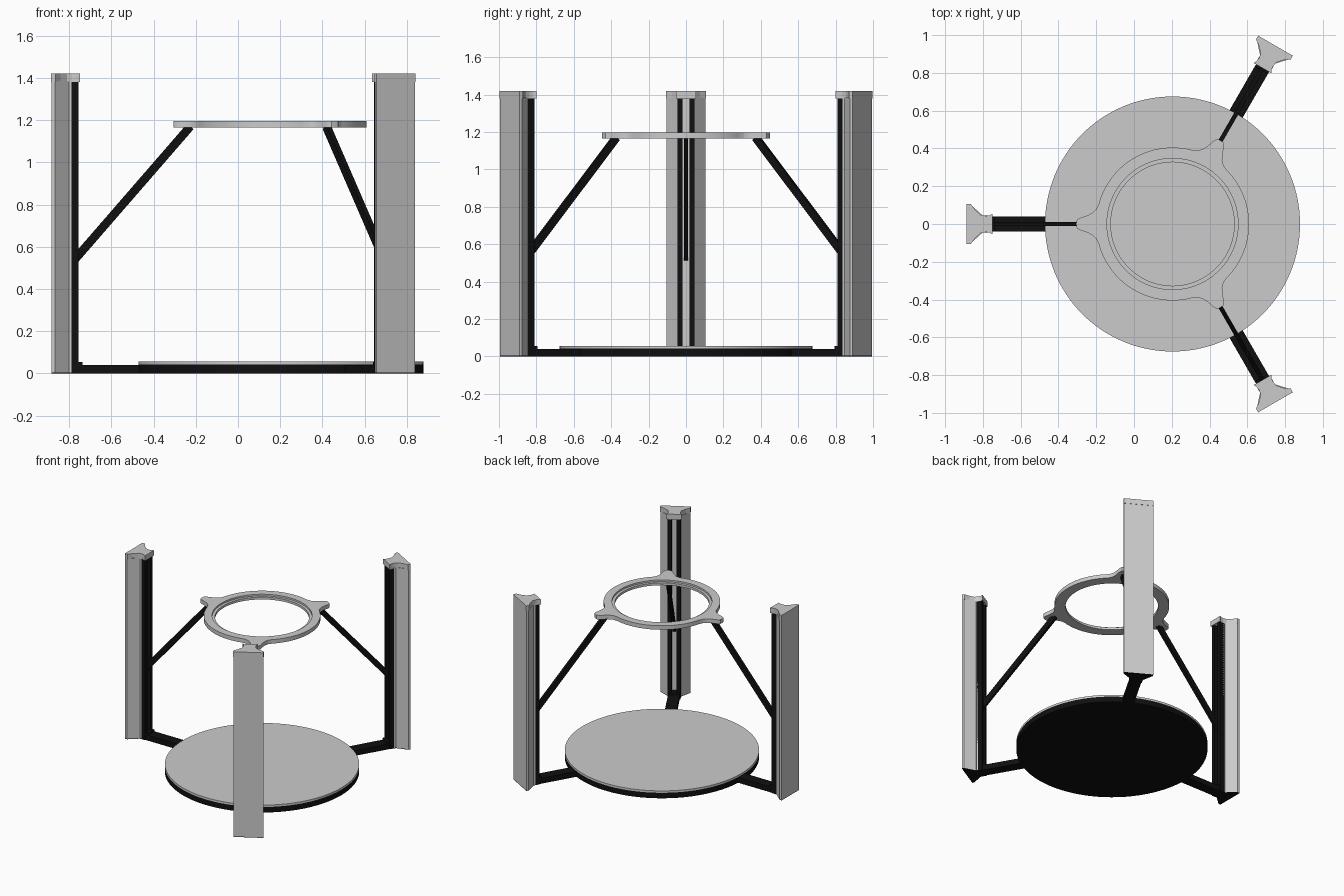
import bpy, bmesh
from math import cos, sin, radians, pi
from mathutils import Matrix, Vector

if "Cube" in bpy.data.objects:
    bpy.data.objects.remove(bpy.data.objects["Cube"])

CX = 0.204  # centre of the three-fold layout
black = bpy.data.materials.new("black")
black.diffuse_color = (0.005, 0.005, 0.005, 1)
black.use_nodes = True
black.node_tree.nodes["Principled BSDF"].inputs["Base Color"].default_value = black.diffuse_color


def finish(bm, name, mat=None, angle=0.0, smooth=False):
    bmesh.ops.recalc_face_normals(bm, faces=bm.faces)
    me = bpy.data.meshes.new(name)
    bm.to_mesh(me)
    bm.free()
    ob = bpy.data.objects.new(name, me)
    bpy.context.collection.objects.link(ob)
    ob.matrix_world = Matrix.Translation((CX, 0, 0)) @ Matrix.Rotation(angle, 4, 'Z')
    if mat:
        me.materials.append(mat)
    if smooth:
        bpy.context.view_layer.objects.active = ob
        ob.select_set(True)
        bpy.ops.object.shade_smooth_by_angle(angle=radians(35))
        ob.select_set(False)
    return ob


def prism(name, pts, z0, z1, **kw):
    """Extrude a flat outline upward."""
    bm = bmesh.new()
    lo = [bm.verts.new((x, y, z0)) for x, y in pts]
    hi = [bm.verts.new((x, y, z1)) for x, y in pts]
    n = len(pts)
    bm.faces.new(lo)
    bm.faces.new(hi)
    for i in range(n):
        bm.faces.new((lo[i], lo[(i + 1) % n], hi[(i + 1) % n], hi[i]))
    return finish(bm, name, **kw)


def box(name, x, y, z, **kw):
    return prism(name, [(x[0], y[0]), (x[1], y[0]), (x[1], y[1]), (x[0], y[1])], *z, **kw)


def mirrored(half):
    return half + [(r, -t) for r, t in reversed(half)]


def circle(r, n=128):
    return [(r * cos(2 * pi * i / n), r * sin(2 * pi * i / n)) for i in range(n)]


# round base plate and print bed
prism("base_plate", circle(0.675), 0, 0.042, mat=black, smooth=True)
prism("bed", circle(0.675), 0.042, 0.057, smooth=True)

# upper ring: outline with three ears, stepped inner bore
EAR = [(0, .51), (2, .509), (3.2, .50), (4.2, .482), (5.5, .455), (8, .427),
       (11, .411), (15, .405), (61, .405)]


def ear_radius(deg):
    d = abs((deg + 60) % 120 - 60)
    d = abs(((deg - 60) + 60) % 120 - 60)
    for (a, ra), (b, rb) in zip(EAR, EAR[1:]):
        if d <= b:
            return ra + (rb - ra) * (d - a) / (b - a)


bm = bmesh.new()
N = 360
rings = []
for prof_r, z in [(None, 1.166), (None, 1.197), (.347, 1.197), (.347, 1.184),
                  (.327, 1.184), (.327, 1.166)]:
    row = []
    for i in range(N):
        r = prof_r or ear_radius(i)
        a = radians(i)
        row.append(bm.verts.new((r * cos(a), r * sin(a), z)))
    rings.append(row)
for k, row in enumerate(rings):
    nxt = rings[(k + 1) % len(rings)]
    for i in range(N):
        j = (i + 1) % N
        bm.faces.new((row[i], row[j], nxt[j], nxt[i]))
finish(bm, "upper_ring", smooth=True)

# outlines in (radial, tangential) coordinates
BODY = mirrored([(1.088, .105), (1.072, .105), (1.005, .045), (.992, .045)])
CAP = mirrored([(1.09, .106), (1.068, .106), (1.045, .075), (1.015, .048),
                (.99, .043), (.97, .045), (.953, .054)])

for n, deg in enumerate((60, 180, 300), 1):
    a = radians(deg)
    # column: grey cover, black twin rails, cap and foot
    prism(f"column_cover_{n}", BODY, 0.004, 1.385, angle=a)
    prism(f"column_cap_{n}", CAP, 1.38, 1.42, angle=a)
    prism(f"column_foot_{n}", BODY, 0, 0.004, angle=a, mat=black)
    for s, side in ((1, "left"), (-1, "right")):
        t = sorted((s * .018, s * .045))
        box(f"rail_{side}_{n}", (.96, 1.0), t, (0, 1.38), angle=a, mat=black)
    # base arm and its raised end block
    box(f"base_arm_{n}", (.60, .995), (-.04, .04), (0, .041), angle=a, mat=black)
    box(f"arm_block_{n}", (.94, .99), (-.04, .04), (.041, .055), angle=a, mat=black)
    # slanted rod from the rail up to the ring
    p, q = Vector((.99, 0, .525)), Vector((.43, 0, 1.17))
    d = q - p
    bm = bmesh.new()
    bmesh.ops.create_cube(bm, size=1)
    bmesh.ops.scale(bm, verts=bm.verts, vec=(.04, .023, d.length))
    rot = Matrix.Rotation(d.angle(Vector((0, 0, 1))), 4, Vector((0, 0, 1)).cross(d))
    bmesh.ops.transform(bm, verts=bm.verts, matrix=Matrix.Translation((p + q) / 2) @ rot)
    finish(bm, f"rod_{n}", angle=a, mat=black)
